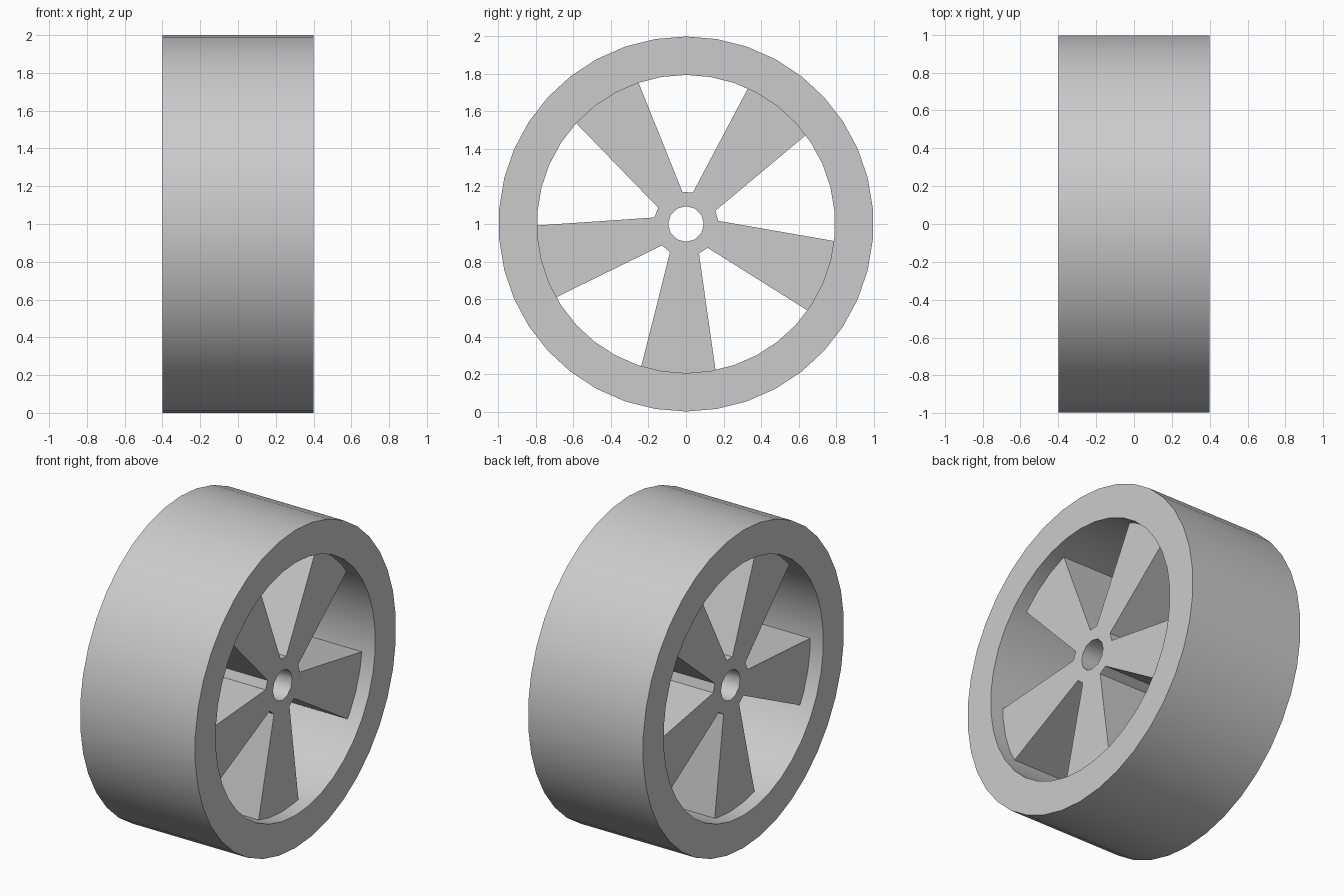
import bpy
import bmesh
from math import cos, sin, pi, radians
from mathutils import Vector

cube = bpy.data.objects.get("Cube")
if cube:
    bpy.data.objects.remove(cube, do_unlink=True)

AXLE = 1.0            # height of the wheel centre
SPOKES = 5

grey = bpy.data.materials.new("light grey")
grey.use_nodes = True
colour = (0.6, 0.6, 0.6, 1)
grey.diffuse_color = colour
grey.node_tree.nodes["Principled BSDF"].inputs["Base Color"].default_value = colour


def polar(radius, angle):
    return radius * cos(angle), radius * sin(angle)


def circle(radius, sides):
    return [polar(radius, pi / 2 + 2 * pi * i / sides) for i in range(sides)]


def plate_with_hole(name, outline, hole, half_width):
    """Fill between two loops in the yz plane and thicken along x."""
    bm = bmesh.new()
    edges = []
    for loop in (outline, hole):
        verts = [bm.verts.new((-half_width, y, z + AXLE)) for y, z in loop]
        edges += [bm.edges.new((a, b)) for a, b in zip(verts, verts[1:] + verts[:1])]
    bmesh.ops.triangle_fill(bm, edges=edges, use_beauty=True, normal=(-1, 0, 0))
    extruded = bmesh.ops.extrude_face_region(bm, geom=bm.faces[:], use_keep_orig=True)
    moved = [g for g in extruded["geom"] if isinstance(g, bmesh.types.BMVert)]
    bmesh.ops.translate(bm, verts=moved, vec=Vector((2 * half_width, 0, 0)))
    bmesh.ops.recalc_face_normals(bm, faces=bm.faces[:])
    mesh = bpy.data.meshes.new(name)
    bm.to_mesh(mesh)
    bm.free()
    mesh.materials.append(grey)
    obj = bpy.data.objects.new(name, mesh)
    bpy.context.collection.objects.link(obj)
    bpy.ops.object.select_all(action="DESELECT")
    obj.select_set(True)
    bpy.context.view_layer.objects.active = obj
    bpy.ops.object.shade_smooth_by_angle(angle=radians(33))
    return obj


# Wide plain rim
plate_with_hole("rim", circle(1.0, 38), circle(0.795, 38), 0.4)

# Hub and flared spokes: narrow flat notch at the hub, then an arc in the rim
spoke_outline = []
for i in range(SPOKES):
    gap = radians(87) + i * 2 * pi / SPOKES
    for side in (-1, 1):
        corner = [polar(0.172, gap + side * 0.163), polar(0.805, gap + side * radians(21.6))]
        spoke_outline += corner[::-1] if side < 0 else corner
    start, end = radians(21.6), 2 * pi / SPOKES - radians(21.6)
    spoke_outline += [polar(0.805, gap + start + (end - start) * k / 4) for k in (1, 2, 3)]

plate_with_hole("hub_and_spokes", spoke_outline, circle(0.095, 12), 0.31)
